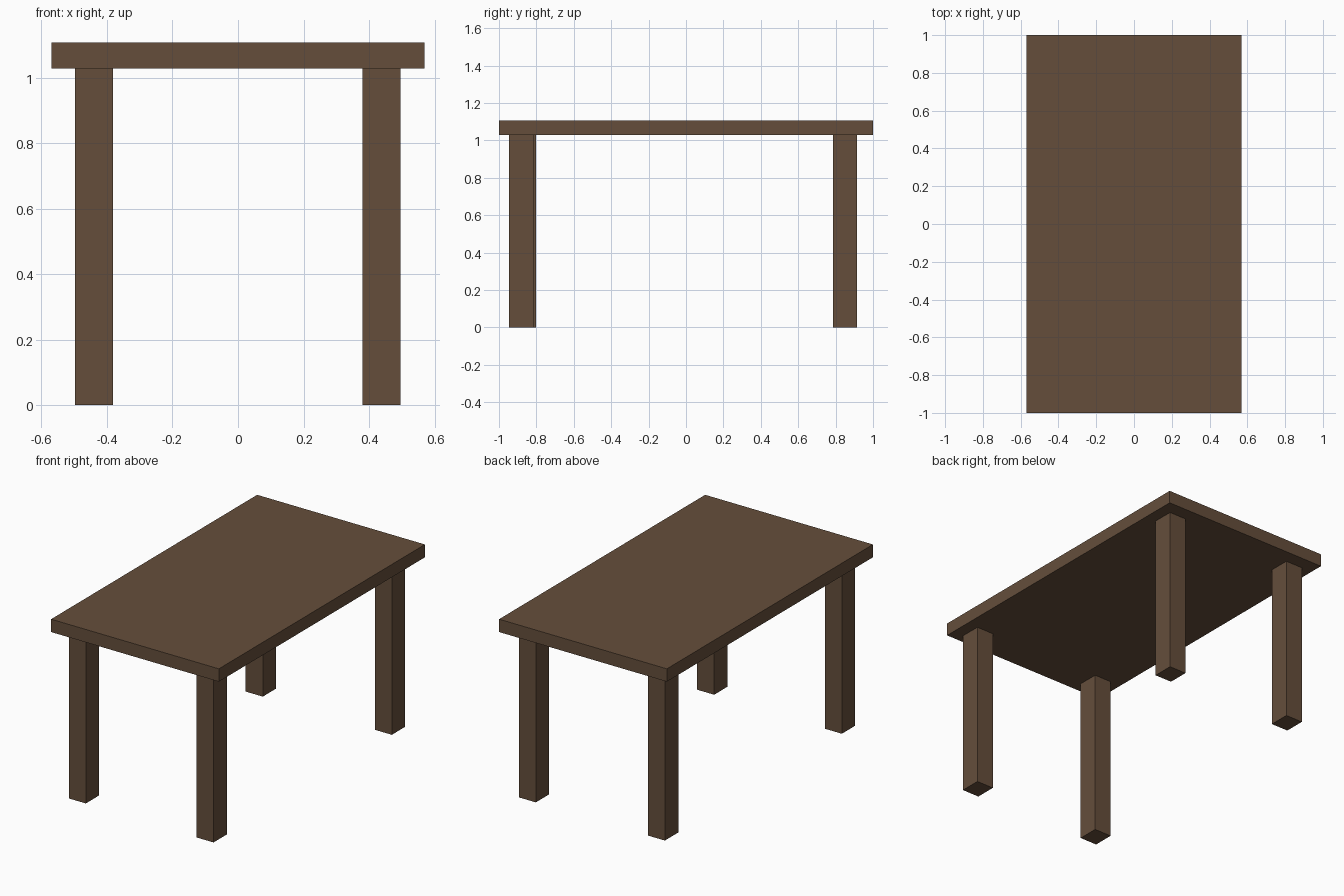
import bpy

if "Cube" in bpy.data.objects:
    bpy.data.objects.remove(bpy.data.objects["Cube"])

# Single brown wood colour
wood = bpy.data.materials.new("brown wood")
wood.diffuse_color = (0.130, 0.076, 0.044, 1.0)
wood.use_nodes = True
wood.node_tree.nodes["Principled BSDF"].inputs["Base Color"].default_value = wood.diffuse_color


def box(name, lo, hi):
    """Axis-aligned box between two corners."""
    bpy.ops.mesh.primitive_cube_add(size=1)
    ob = bpy.context.object
    ob.name = name
    for v in ob.data.vertices:
        v.co = [(l + h) / 2 + c * (h - l) for l, h, c in zip(lo, hi, v.co)]
    ob.data.materials.append(wood)
    return ob


TOP_Z, UNDER_Z = 1.107, 1.028
LEG_X, LEG_Y = 0.116, 0.13

# Table top
box("table_top", (-0.57, -1, UNDER_Z), (0.57, 1, TOP_Z))

# Legs: lower x and y corner of each (front pair is slightly staggered)
legs = {
    "front_left_leg": (-0.497, -0.933),
    "front_right_leg": (0.380, -0.946),
    "back_left_leg": (-0.497, 0.785),
    "back_right_leg": (0.380, 0.785),
}
for name, (x, y) in legs.items():
    box(name, (x, y, 0), (x + LEG_X, y + LEG_Y, UNDER_Z))
